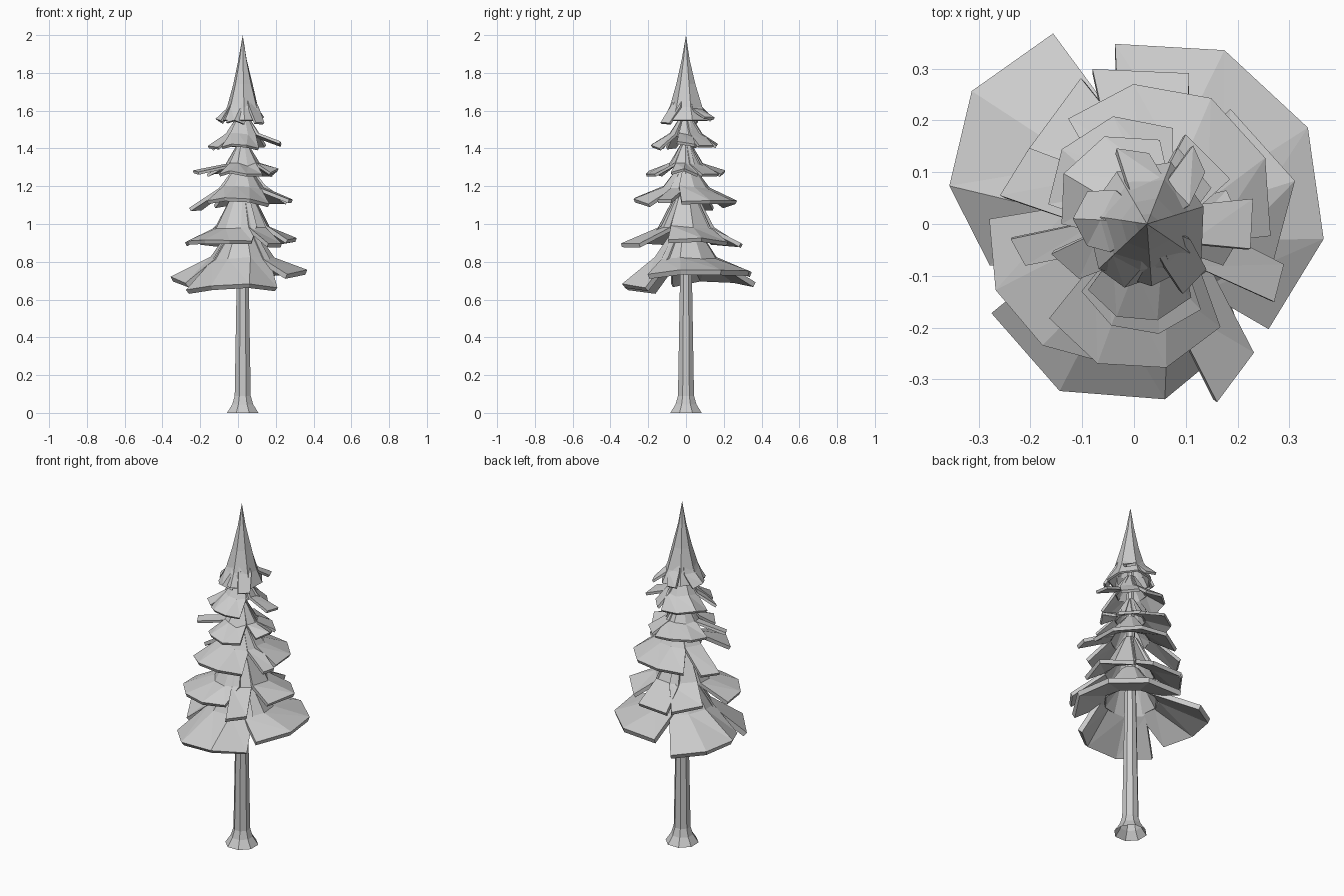
import bpy
import bmesh
import random
from math import cos, sin, radians, ceil, pi

random.seed(4)
cube = bpy.data.objects.get("Cube")
if cube:
    bpy.data.objects.remove(cube, do_unlink=True)

TRUNK_X = 0.025

# One mid grey for the whole tree
grey = bpy.data.materials.new("soft_grey")
grey.use_nodes = True
colour = (0.6, 0.6, 0.6, 1)
grey.diffuse_color = colour
grey.node_tree.nodes["Principled BSDF"].inputs["Base Color"].default_value = colour


def finish(name, bm, thickness=None):
    """Turn a bmesh into a flat-shaded object, optionally thickened downwards."""
    mesh = bpy.data.meshes.new(name)
    bm.to_mesh(mesh)
    bm.free()
    mesh.materials.append(grey)
    obj = bpy.data.objects.new(name, mesh)
    bpy.context.collection.objects.link(obj)
    if thickness:
        shell = obj.modifiers.new("thickness", "SOLIDIFY")
        shell.thickness = thickness
        shell.offset = -1
    return obj


def lathe(name, profile, sides, turn=0.0, thickness=None, wobble=0.0):
    """Rings of the given (radius, height), joined from the bottom upwards."""
    bm = bmesh.new()
    rings = []
    for radius, height in profile:
        ring = []
        for i in range(sides):
            a = 2 * pi * i / sides + turn
            r = radius * (1 + random.uniform(-wobble, wobble))
            ring.append(bm.verts.new((TRUNK_X + r * cos(a), r * sin(a), height)))
        rings.append(ring)
    for low, high in zip(rings, rings[1:]):
        for i in range(sides):
            j = (i + 1) % sides
            bm.faces.new((low[i], low[j], high[j], high[i]))
    bmesh.ops.remove_doubles(bm, verts=bm.verts, dist=0.0005)
    return finish(name, bm, thickness)


def add_fan(bm, start, end, reach, end_reach, rim_z, shoulder, top):
    """One bough: a sector falling steeply from the trunk, then flaring out."""
    steps = max(1, ceil((end - start) / 36))
    columns = []
    for i in range(steps + 1):
        t = i / steps
        side = 2 * t - 1
        angle = start + (end - start) * t
        bulge = 1 + 0.13 * (1 - side ** 2)
        rim = (reach + (end_reach - reach) * t) * bulge
        lift = random.uniform(-0.01, 0.01)
        # the sector spreads wider near the trunk, so neighbours overlap there
        points = ((top[0], TRUNK_X, top[1], 18),
                  (shoulder[0], TRUNK_X, shoulder[1] + lift, 12),
                  (rim, 0.0, rim_z + lift - 0.02 * side ** 2, 0))
        column = []
        for r, cx, z, spread in points:
            a = radians(angle + spread * side)
            column.append(bm.verts.new((cx + r * cos(a), r * sin(a), z)))
        columns.append(column)
    for left, right in zip(columns, columns[1:]):
        bm.faces.new((left[0], left[1], right[1], right[0]))
        # split the flare into triangles for a faceted look
        bm.faces.new((left[1], left[2], right[2]))
        bm.faces.new((left[1], right[2], right[1]))


def tier(name, top, shoulder, fans, thickness):
    """An inner cone with separate boughs laid over it."""
    inner = (shoulder[0] * 0.95, shoulder[1] - 0.012)
    lathe(name + "_core", (inner, (top[0] * 0.9, top[1])), 8,
          random.random(), thickness * 0.5, wobble=0.05)
    bm = bmesh.new()
    for fan in fans:
        add_fan(bm, *fan, shoulder, top)
    finish(name + "_boughs", bm, thickness)


# Trunk with a flared, open foot
lathe("trunk", ((0.09, 0), (0.06, 0.045), (0.046, 0.09),
                (0.035, 0.68), (0.018, 1.6)), 8, pi / 8)

# Tiers from the ground up.
# Each bough: start angle, end angle, reach at either end, rim height
tier("lowest_tier", (0.05, 1.0), (0.17, 0.82), (
    (-38, 96, 0.33, 0.35, 0.76),
    (113, 196, 0.4, 0.29, 0.715),
    (212, 314, 0.325, 0.3, 0.68)), 0.028)

tier("second_tier", (0.04, 1.19), (0.15, 0.985), (
    (-20, 50, 0.28, 0.29, 0.93),
    (70, 105, 0.31, 0.31, 0.92),
    (110, 146, 0.3, 0.25, 0.92),
    (178, 288, 0.28, 0.24, 0.925),
    (295, 313, 0.38, 0.34, 0.92)), 0.022)

tier("third_tier", (0.03, 1.32), (0.125, 1.195), (
    (-5, 122, 0.265, 0.24, 1.13),
    (144, 168, 0.25, 0.265, 1.11),
    (228, 310, 0.245, 0.26, 1.135),
    (331, 345, 0.31, 0.3, 1.155)), 0.02)

tier("fourth_tier", (0.025, 1.43), (0.09, 1.315), (
    (-25, 20, 0.19, 0.19, 1.285),
    (25, 60, 0.205, 0.2, 1.28),
    (68, 167, 0.2, 0.17, 1.28),
    (187, 201, 0.24, 0.225, 1.3),
    (232, 308, 0.165, 0.21, 1.275)), 0.015)

tier("fifth_tier", (0.03, 1.57), (0.09, 1.475), (
    (-12, 12, 0.23, 0.235, 1.45),
    (25, 60, 0.165, 0.17, 1.43),
    (73, 180, 0.17, 0.14, 1.425),
    (200, 225, 0.17, 0.15, 1.43),
    (235, 308, 0.155, 0.18, 1.42)), 0.015)

# Small boughs hanging just under the spire
tier("sixth_tier", (0.045, 1.7), (0.09, 1.615), (
    (36, 53, 0.17, 0.19, 1.59),
    (78, 103, 0.14, 0.15, 1.57),
    (145, 205, 0.11, 0.1, 1.565),
    (235, 288, 0.11, 0.11, 1.55),
    (305, 328, 0.165, 0.165, 1.55)), 0.014)

# Tall pointed spire
lathe("spire", ((0.122, 1.55), (0.088, 1.62), (0.052, 1.74),
                (0.022, 1.87), (0, 2.0)), 7, 0.3, 0.012, wobble=0.07)
